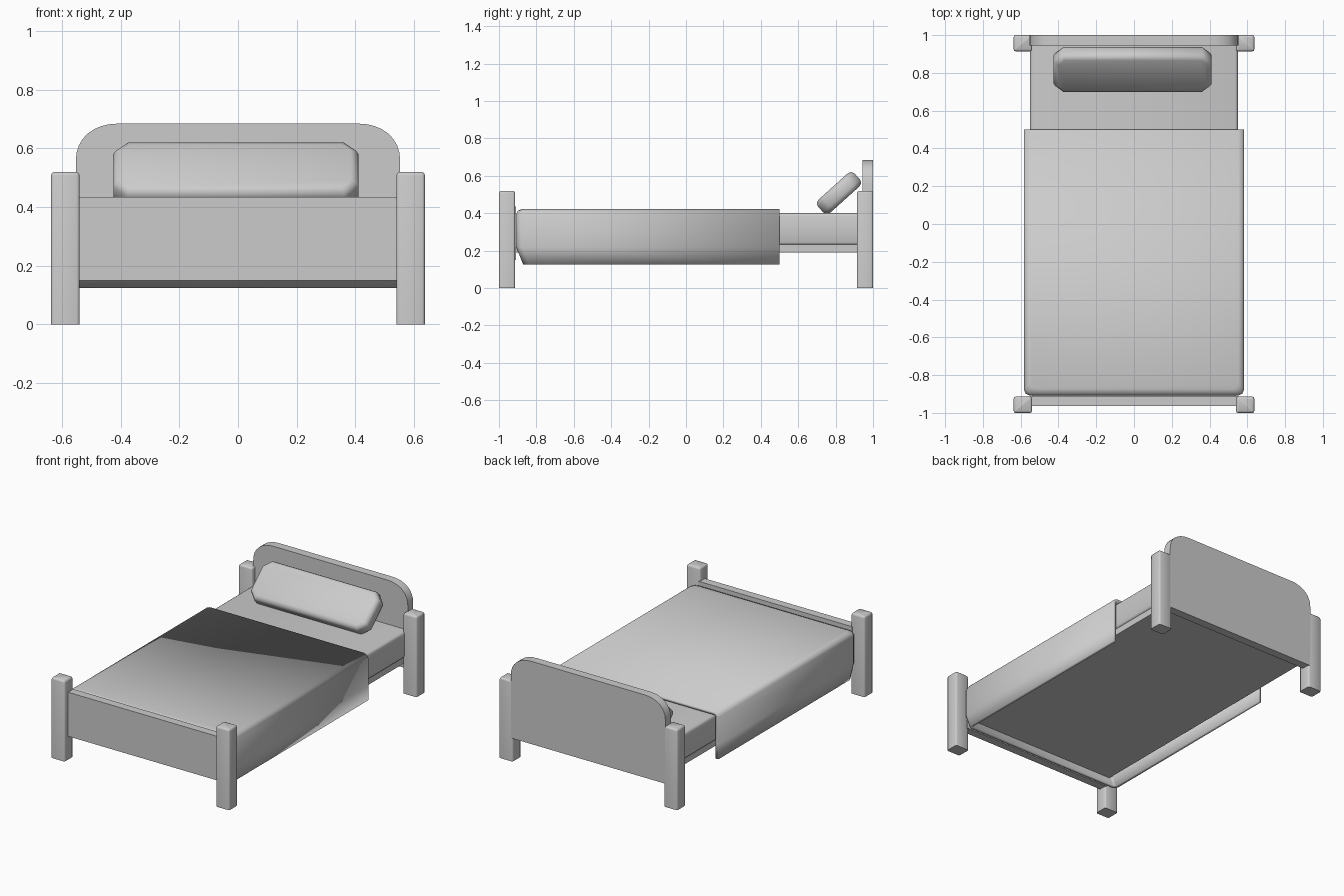
import bpy, bmesh, math
from mathutils import Matrix, Vector

cube = bpy.data.objects.get("Cube")
if cube:
    bpy.data.objects.remove(cube, do_unlink=True)

GREY = (0.6, 0.6, 0.6, 1)
grey = bpy.data.materials.new("plain grey")
grey.use_nodes = True
grey.diffuse_color = GREY
grey.node_tree.nodes["Principled BSDF"].inputs["Base Color"].default_value = GREY


def finish(bm, name, angle=40):
    """Turn a bmesh into a shaded object with the shared material."""
    bmesh.ops.recalc_face_normals(bm, faces=bm.faces[:])
    mesh = bpy.data.meshes.new(name)
    bm.to_mesh(mesh)
    bm.free()
    mesh.materials.append(grey)
    obj = bpy.data.objects.new(name, mesh)
    bpy.context.collection.objects.link(obj)
    bpy.ops.object.select_all(action='DESELECT')
    obj.select_set(True)
    bpy.context.view_layer.objects.active = obj
    bpy.ops.object.shade_smooth_by_angle(angle=math.radians(angle))
    return obj


def box_mesh(low, high):
    low, high = Vector(low), Vector(high)
    bm = bmesh.new()
    bmesh.ops.create_cube(bm, size=1, matrix=Matrix.Translation((low + high) / 2)
                          @ Matrix.Diagonal((*(high - low), 1)))
    return bm


def bevel(bm, edges, width, segments=1):
    bmesh.ops.bevel(bm, geom=edges, offset=width, segments=segments,
                    profile=0.5, affect='EDGES', clamp_overlap=True)


def is_upright(edge):
    a, b = edge.verts
    return abs(a.co.z - b.co.z) > 0.1


# Corner posts with softened sides and tops
def post(name, side, y):
    bm = box_mesh((0.54, y, 0), (0.637, y + 0.086, 0.52))
    bevel(bm, [e for e in bm.edges if is_upright(e)], 0.01, 2)
    top = [e for e in bm.edges if all(v.co.z > 0.5 for v in e.verts)]
    bevel(bm, top, 0.022, 3)
    for v in bm.verts:
        v.co.x *= side
    finish(bm, name, 50)


for end, y in (("front", -1), ("back", 0.914)):
    post(end + "_left_post", 1, y)
    post(end + "_right_post", -1, y)

# Headboard with rounded shoulders
half = [(0.553, 0.15)]
for i in range(9):
    a = math.radians(90 * i / 8)
    half.append((0.403 + 0.15 * math.cos(a) ** 0.9, 0.555 + 0.13 * math.sin(a) ** 0.9))
outline = half + [(-x, z) for x, z in reversed(half)]
bm = bmesh.new()
face = bm.faces.new([bm.verts.new((x, 0.945, z)) for x, z in outline])
extruded = bmesh.ops.extrude_face_region(bm, geom=[face])["geom"]
bmesh.ops.translate(bm, vec=(0, 0.055, 0),
                    verts=[g for g in extruded if isinstance(g, bmesh.types.BMVert)])
finish(bm, "headboard")

# Footboard and slatless base
finish(box_mesh((-0.55, -0.963, 0.15), (0.55, -0.91, 0.435)), "footboard")
finish(box_mesh((-0.54, -0.91, 0.19), (0.54, 0.945, 0.235)), "base")

# Mattress
bm = box_mesh((-0.55, -0.88, 0.23), (0.55, 0.945, 0.4))
bevel(bm, [e for e in bm.edges if abs(e.verts[0].co.y - e.verts[1].co.y) > 1], 0.015, 2)
finish(bm, "mattress", 60)

# Blanket: an open shell draped over the sides and foot of the mattress
bm = bmesh.new()
rings = []
for z, inset, front in ((0.125, 0, -0.87), (0.22, 0, -0.908), (0.395, 0, -0.908),
                        (0.414, 0.009, -0.898), (0.423, 0.03, -0.876)):
    x, c = 0.582 - inset, 0.03
    half = [(x, 0.5), (x, front + c), (x - 0.3 * c, front + 0.3 * c), (x - c, front)]
    points = half + [(-px, py) for px, py in reversed(half)]
    rings.append([bm.verts.new((px, py, z)) for px, py in points])
for lower, upper in zip(rings, rings[1:]):
    for i in range(len(lower) - 1):
        bm.faces.new((lower[i], lower[i + 1], upper[i + 1], upper[i]))
bm.faces.new(rings[-1])
blanket = finish(bm, "blanket", 60)
shell = blanket.modifiers.new("thickness", 'SOLIDIFY')
shell.thickness = 0.02
shell.offset = -1

# Pillow leaning back on the headboard
bm = box_mesh((-0.418, -0.132, -0.047), (0.418, 0.132, 0.047))
bevel(bm, [e for e in bm.edges if is_upright(e) or
           abs(e.verts[0].co.z - e.verts[1].co.z) > 0.05], 0.048)
rim = [e for e in bm.edges if abs(e.verts[0].co.z - e.verts[1].co.z) < 0.01]
bevel(bm, rim, 0.026, 2)
pillow = finish(bm, "pillow", 60)
pillow.location = (-0.007, 0.818, 0.508)
pillow.rotation_euler.x = math.radians(42)
